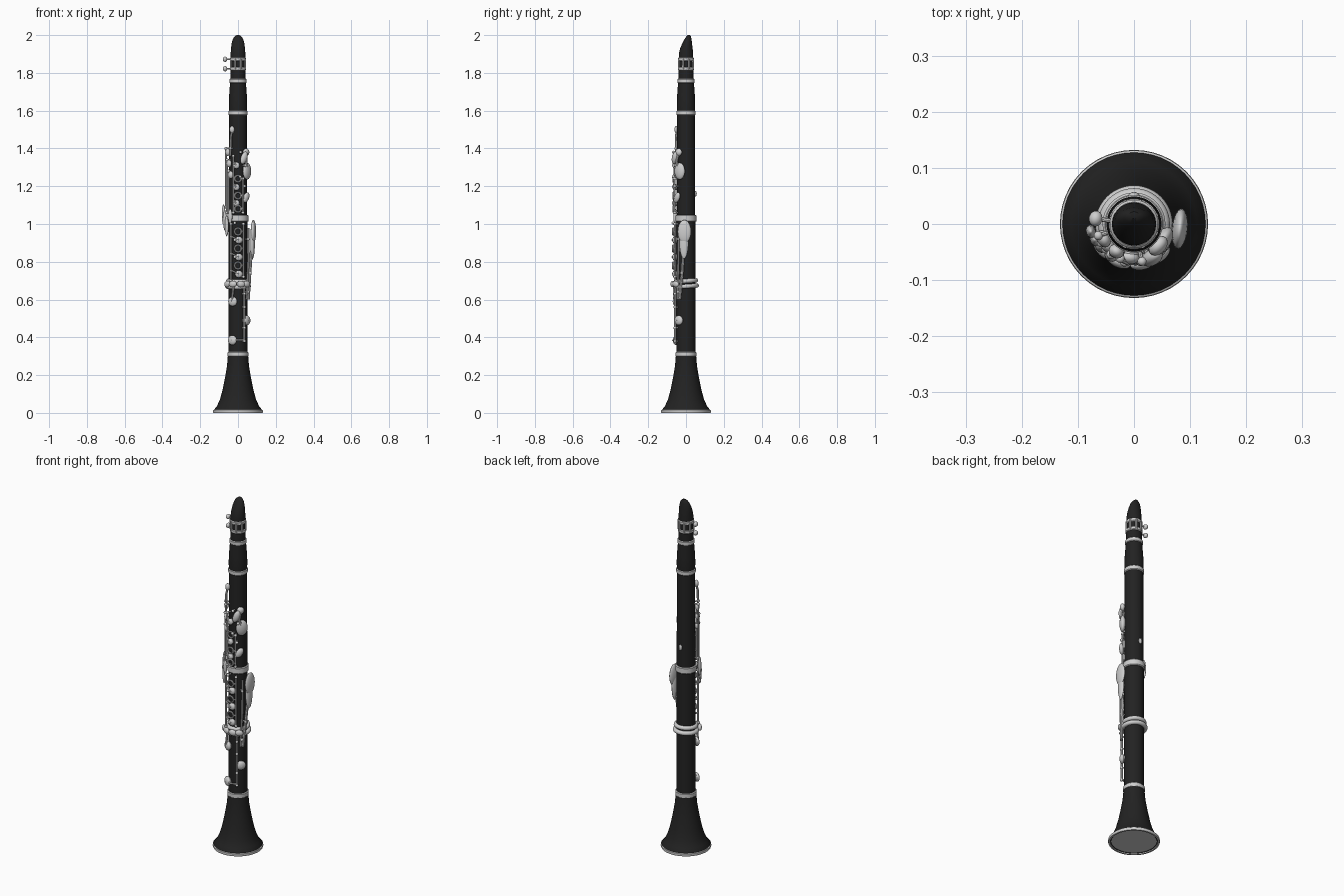
import bpy
from math import sin, cos, pi, radians
from mathutils import Vector

cube = bpy.data.objects.get("Cube")
if cube:
    bpy.data.objects.remove(cube, do_unlink=True)


def material(name, value, roughness):
    mat = bpy.data.materials.new(name)
    mat.use_nodes = True
    colour = (value, value, value, 1)
    mat.diffuse_color = colour
    shader = mat.node_tree.nodes["Principled BSDF"]
    shader.inputs["Base Color"].default_value = colour
    shader.inputs["Roughness"].default_value = roughness
    return mat


BLACK = material("black wood", 0.016, 0.5)
SILVER = material("silver metal", 0.62, 0.4)


def around(angle, radius, z):
    """Point on the body: angle 0 is the front, positive turns toward +x."""
    a = radians(angle)
    return Vector((radius * sin(a), -radius * cos(a), z))


def finish(obj, name, mat):
    obj.name = name
    obj.data.materials.clear()
    obj.data.materials.append(mat)
    bpy.ops.object.select_all(action="DESELECT")
    obj.select_set(True)
    bpy.context.view_layer.objects.active = obj
    bpy.ops.object.shade_smooth_by_angle(angle=radians(40))
    return obj


def loft(name, sections, mat, sides=48):
    """Skin of ellipses given as (z, x radius, y radius, y centre)."""
    verts, faces = [], []
    for z, rx, ry, cy in sections:
        for i in range(sides):
            t = 2 * pi * i / sides
            verts.append((rx * cos(t), cy + ry * sin(t), z))
    for k in range(len(sections) - 1):
        for i in range(sides):
            j = (i + 1) % sides
            a, b = k * sides, (k + 1) * sides
            faces.append((a + i, a + j, b + j, b + i))
    faces.append(tuple(reversed(range(sides))))
    faces.append(tuple(range(len(verts) - sides, len(verts))))
    mesh = bpy.data.meshes.new(name)
    mesh.from_pydata(verts, [], faces)
    obj = bpy.data.objects.new(name, mesh)
    bpy.context.collection.objects.link(obj)
    return finish(obj, name, mat)


def turned(name, profile, mat):
    return loft(name, [(z, r, r, 0) for r, z in profile], mat)


def band(name, z, height, radius):
    h, c = height / 2, 0.004
    turned(name, [(radius - c, z - h), (radius, z - h + c),
                  (radius, z + h - c), (radius - c, z + h)], SILVER)


def blob(name, angle, radius, z, wide, tall, thick, tilt=0):
    """Rounded pad or touchpiece lying against the body."""
    bpy.ops.mesh.primitive_uv_sphere_add(
        segments=20, ring_count=12, location=around(angle, radius, z),
        rotation=(pi / 2, radians(tilt), radians(angle)))
    obj = bpy.context.object
    obj.scale = (wide, tall, thick)
    return finish(obj, name, SILVER)


def ring(name, angle, radius, z, size, tube):
    bpy.ops.mesh.primitive_torus_add(
        major_radius=size, minor_radius=tube, major_segments=24, minor_segments=8,
        location=around(angle, radius, z), rotation=(pi / 2, 0, radians(angle)))
    finish(bpy.context.object, name, SILVER)


def rod(name, points, thick=0.005):
    """Round rod through points given as (angle, radius, z)."""
    curve = bpy.data.curves.new(name, "CURVE")
    curve.dimensions = "3D"
    curve.bevel_depth = thick
    curve.bevel_resolution = 2
    curve.use_fill_caps = True
    spline = curve.splines.new("POLY")
    spline.points.add(len(points) - 1)
    for p, q in zip(spline.points, points):
        p.co = (*around(*q), 1)
    obj = bpy.data.objects.new(name, curve)
    bpy.context.collection.objects.link(obj)
    bpy.ops.object.select_all(action="DESELECT")
    obj.select_set(True)
    bpy.context.view_layer.objects.active = obj
    bpy.ops.object.convert(target="MESH")
    finish(bpy.context.object, name, SILVER)


def post(angle, z, reach=0.068):
    rod("post", [(angle, 0.045, z), (angle, reach, z)], 0.004)
    blob("post_ball", angle, reach, z, 0.008, 0.008, 0.008)


def hinge(name, angle, low, high, radius=0.066):
    """Long hinge rod carried on a post at each end."""
    rod(name, [(angle, radius, low), (angle, radius, high)])
    for z in (low, high):
        post(angle, z, radius)


def pad_key(name, angle, z, size, hinge_angle):
    """Domed pad with an arm reaching to its hinge rod."""
    blob(name, angle, 0.06, z, size, size, 0.012)
    blob(name + "_seat", angle, 0.052, z, size * 0.85, size * 0.85, 0.008)
    rod(name + "_arm", [(angle, 0.07, z), (hinge_angle, 0.067, z + 0.02)])


# Wooden bell with a hollow mouth
turned("bell", [(0.03, 0.2), (0.05, 0.1), (0.085, 0.04), (0.118, 0.004), (0.129, 0.004),
                (0.128, 0.016), (0.112, 0.035), (0.096, 0.07), (0.082, 0.12),
                (0.068, 0.19), (0.058, 0.25), (0.053, 0.31)], BLACK)
turned("bell_rim", [(0.119, 0.006), (0.121, 0), (0.13, 0), (0.132, 0.006),
                    (0.131, 0.014), (0.127, 0.017)], SILVER)

# Body joints and barrel
turned("lower_joint", [(0.05, 0.3), (0.05, 1.03)], BLACK)
turned("upper_joint", [(0.049, 1.03), (0.047, 1.59)], BLACK)
turned("barrel", [(0.047, 1.59), (0.049, 1.63), (0.047, 1.68), (0.041, 1.76)], BLACK)

# Metal bands between the joints
band("bell_band", 0.31, 0.028, 0.055)
band("middle_band", 1.03, 0.036, 0.056)
band("barrel_lower_band", 1.588, 0.026, 0.051)
band("barrel_upper_band", 1.757, 0.024, 0.045)

# Mouthpiece, sloped toward the front
loft("mouthpiece", [(1.75, 0.04, 0.04, 0), (1.9, 0.039, 0.038, 0), (1.93, 0.037, 0.033, 0.002),
                    (1.955, 0.034, 0.026, 0.006), (1.98, 0.027, 0.018, 0.011),
                    (1.993, 0.018, 0.012, 0.014), (2.0, 0.008, 0.006, 0.016)], BLACK)

# Ligature: two hoops, joining straps and thumb screws
for z in (1.822, 1.872):
    band("ligature_hoop", z, 0.02, 0.043)
    rod("ligature_screw", [(-98, 0.035, z), (-98, 0.068, z)], 0.004)
    blob("screw_head", -98, 0.069, z, 0.014, 0.014, 0.012)
for angle in range(0, 360, 45):
    rod("ligature_strap", [(angle + 22, 0.04, 1.82), (angle + 22, 0.04, 1.874)], 0.006)

# Register key high on the body
rod("register_key", [(-33, 0.056, 1.5), (-35, 0.065, 1.46), (-38, 0.066, 1.36)], 0.006)
blob("register_pad", -33, 0.058, 1.5, 0.014, 0.02, 0.012)
post(-37, 1.4)

# Throat keys on the +x side
blob("throat_touch_side", 55, 0.058, 1.28, 0.032, 0.045, 0.016)
blob("throat_touch_top", 28, 0.068, 1.35, 0.018, 0.035, 0.014, 20)
blob("throat_pad", 48, 0.058, 1.38, 0.02, 0.02, 0.014)
rod("throat_arm", [(50, 0.06, 1.38), (40, 0.066, 1.33), (55, 0.066, 1.28)], 0.007)
for angle, z in ((12, 1.38), (35, 1.31), (10, 1.25), (30, 1.2)):
    post(angle, z)

# Side trill keys on the -x side
for n, angle in enumerate((-72, -60, -48)):
    top, low = 1.4 - n * 0.06, 1.09 - n * 0.03
    hinge("trill_rod", angle, low, top, 0.067)
    blob("trill_pad", angle + 8, 0.06, top - 0.02, 0.016, 0.02, 0.012)
    blob("trill_touch", angle - 8, 0.078 - n * 0.003, low - 0.04, 0.012, 0.055, 0.009)

# Upper stack: finger rings, pads and hinge
hinge("upper_stack_rod", 24, 1.06, 1.24)
hinge("upper_centre_rod", -22, 1.06, 1.36)
for z in (1.24, 1.15, 1.08):
    ring("upper_finger_ring", 0, 0.066, z, 0.017, 0.005)
    rod("ring_arm", [(8, 0.068, z), (24, 0.066, z)])
for z in (1.31, 1.195, 1.11):
    pad_key("upper_pad", -8, z, 0.018, -22)
blob("side_touch", 42, 0.064, 1.14, 0.018, 0.03, 0.012, 30)
blob("slide_touch", -36, 0.07, 1.04, 0.012, 0.04, 0.01)

# Lower stack: finger rings, pads and hinge
hinge("lower_stack_rod", 26, 0.72, 1.0)
hinge("lower_left_rod", -34, 0.7, 1.0, 0.068)
for z in (0.96, 0.87, 0.78):
    ring("lower_finger_ring", 0, 0.068, z, 0.018, 0.005)
    rod("ring_arm", [(10, 0.068, z), (26, 0.066, z)])
    post(-14, z + 0.045, 0.07)
for z in (0.915, 0.825, 0.735):
    pad_key("lower_pad", 4, z, 0.02, -34)

# Large teardrop touchpiece and its lever on the +x side
blob("long_touch_head", 84, 0.082, 0.96, 0.036, 0.062, 0.014)
blob("long_touch_neck", 82, 0.078, 0.9, 0.024, 0.085, 0.012)
rod("long_touch_lever", [(80, 0.072, 0.86), (72, 0.066, 0.74), (58, 0.064, 0.6)], 0.008)
rod("second_lever", [(56, 0.066, 0.98), (54, 0.068, 0.8), (46, 0.065, 0.6)], 0.006)
for angle, z in ((70, 0.74), (52, 0.64), (54, 0.92)):
    post(angle, z)

# Curved guard hoops with little-finger touches
for z, radius in ((0.67, 0.061), (0.698, 0.056)):
    bpy.ops.mesh.primitive_torus_add(
        major_radius=radius - 0.004, minor_radius=0.012, major_segments=48,
        minor_segments=10, location=(0, 0, z), rotation=(radians(4), 0, 0))
    finish(bpy.context.object, "guard_hoop", SILVER)
for angle in (-52, -22, 12, 40):
    blob("little_finger_touch", angle, 0.072, 0.682, 0.022, 0.017, 0.011, angle / 3)

# Low pads above the bell
rod("low_hinge_rod", [(30, 0.066, 0.38), (30, 0.066, 0.66)], 0.006)
for z in (0.38, 0.45, 0.56, 0.63):
    post(30, z)
for angle, z in ((-28, 0.59), (50, 0.49), (-30, 0.385)):
    blob("low_pad", angle, 0.06, z, 0.026, 0.026, 0.014)
    blob("low_pad_seat", angle, 0.052, z, 0.022, 0.022, 0.01)
rod("low_pad_arm", [(50, 0.07, 0.49), (30, 0.066, 0.5)])
rod("upper_low_arm", [(-28, 0.07, 0.59), (-20, 0.068, 0.67)], 0.006)
rod("bottom_arm", [(-30, 0.07, 0.385), (0, 0.068, 0.385), (30, 0.066, 0.385)])

# Thumb rest on the back
blob("thumb_rest", 180, 0.05, 1.16, 0.01, 0.016, 0.007)
